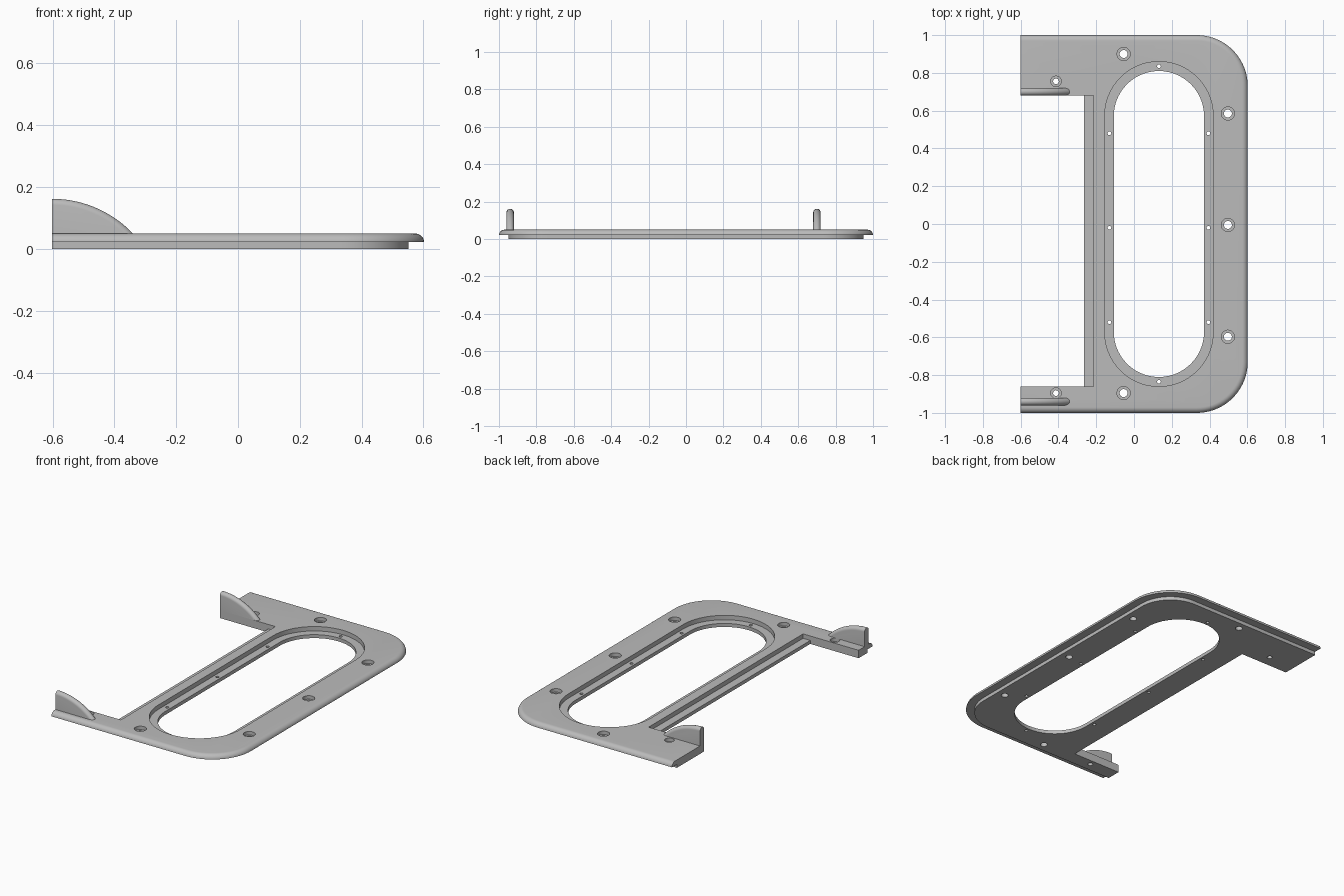
import bpy, bmesh, math

if "Cube" in bpy.data.objects:
    bpy.data.objects.remove(bpy.data.objects["Cube"])

X, Y = 0.602, 1.0           # half width and half length of the frame
Z_STEP, Z_TOP = 0.022, 0.05
CORNER = 0.27

grey = bpy.data.materials.new("light grey")
grey.diffuse_color = (0.5, 0.5, 0.5, 1)
grey.use_nodes = True
grey.node_tree.nodes["Principled BSDF"].inputs["Base Color"].default_value = grey.diffuse_color


def loft(name, rings):
    """Closed solid through rings that share one point count."""
    bm = bmesh.new()
    loops = [[bm.verts.new(p) for p in ring] for ring in rings]
    n = len(loops[0])
    for a, b in zip(loops, loops[1:]):
        for i in range(n):
            j = (i + 1) % n
            bm.faces.new((a[i], a[j], b[j], b[i]))
    bm.faces.new(loops[0][::-1])
    bm.faces.new(loops[-1])
    bmesh.ops.recalc_face_normals(bm, faces=bm.faces)
    mesh = bpy.data.meshes.new(name)
    bm.to_mesh(mesh)
    bm.free()
    mesh.materials.append(grey)
    ob = bpy.data.objects.new(name, mesh)
    bpy.context.collection.objects.link(ob)
    return ob


def prism(outline, z0, z1):
    return loft("cutter", [[(x, y, z) for x, y in outline] for z in (z0, z1)])


def box(x0, x1, y0, y1, z0, z1):
    return prism([(x0, y0), (x1, y0), (x1, y1), (x0, y1)], z0, z1)


def slot(cx, half_len, r, z0, z1, steps=28):
    """Stadium outline with its long axis along y; half_len = r gives a circle."""
    pts = []
    for side in (1, -1):
        for i in range(steps + 1):
            a = math.pi * i / steps
            pts.append((cx + side * r * math.cos(a),
                        side * (half_len - r) + side * r * math.sin(a)))
    return prism(pts, z0, z1)


def hole(x, y, r, z0, z1, n=28):
    return prism([(x + r * math.cos(2 * math.pi * i / n),
                   y + r * math.sin(2 * math.pi * i / n)) for i in range(n)], z0, z1)


def frame_ring(inset, z, steps=18):
    """Frame outline: square left end, two rounded right corners."""
    r = CORNER - inset
    pts = [(-X, -Y + inset)]
    for side in (-1, 1):
        for i in range(steps + 1):
            a = math.pi / 2 * (i / steps - (1 if side < 0 else 0))
            pts.append((X - CORNER + r * math.cos(a),
                        side * (Y - CORNER) + r * math.sin(a)))
    pts.append((-X, Y - inset))
    return [(x, y, z) for x, y in pts]


# Frame body: inset base, overhanging lip and rounded rim
rings = [frame_ring(0.05, 0), frame_ring(0.05, Z_STEP)]
for i in range(9):
    a = math.pi / 2 * i / 8
    rings.append(frame_ring(0.03 * (1 - math.cos(a)),
                            Z_STEP + (Z_TOP - Z_STEP) * math.sin(a)))
frame = loft("frame", rings)

# Side notch with a ledge, and the long window with a recessed seat
cutters = [
    box(-1, -0.265, -0.86, 0.68, -0.1, 0.2),
    box(-0.5, -0.215, -0.86, 0.68, Z_STEP, 0.2),
    slot(0.132, 0.86, 0.287, Z_STEP, 0.2),
    slot(0.132, 0.81, 0.239, -0.1, 0.2),
]
# Counterbored mounting holes
for x, y in ((-0.055, 0.9), (-0.055, -0.895), (0.497, 0.585), (0.497, -0.005), (0.497, -0.597)):
    cutters += [hole(x, y, 0.035, 0.028, 0.2), hole(x, y, 0.021, -0.1, 0.2)]
for y in (0.755, -0.895):
    cutters += [hole(-0.413, y, 0.028, 0.028, 0.2), hole(-0.413, y, 0.015, -0.1, 0.2)]
# Small pilot holes around the window seat
pilots = [(x, y) for x in (-0.13, 0.394) for y in (0.48, -0.02, -0.52)]
for x, y in pilots + [(0.132, 0.835), (0.132, -0.835)]:
    cutters.append(hole(x, y, 0.01, -0.1, 0.2, 14))

bpy.context.view_layer.objects.active = frame
for cutter in cutters:
    mod = frame.modifiers.new("cut", 'BOOLEAN')
    mod.operation = 'DIFFERENCE'
    mod.solver = 'EXACT'
    mod.object = cutter
    bpy.ops.object.modifier_apply(modifier=mod.name)
    bpy.data.objects.remove(cutter, do_unlink=True)


def fin(name, y0, half=0.02, radius=0.362, base=0.049, top=0.162):
    """Quarter-arch fin with a fully rounded upper edge."""
    layers = []
    for k in range(13):
        a = math.pi * (k / 12 - 0.5)
        d = half * math.sin(a)
        r = radius - half + half * math.cos(a)
        cz = top - radius
        end = math.acos((base - cz) / r)
        ring = [(-X, y0 + d, base)]
        for i in range(21):
            t = end * i / 20
            ring.append((-X + r * math.sin(t), y0 + d, cz + r * math.cos(t)))
        layers.append(ring)
    return loft(name, layers)


fins = [fin("rear_fin", 0.70), fin("front_fin", -0.94)]

for ob in [frame] + fins:
    bpy.ops.object.select_all(action='DESELECT')
    ob.select_set(True)
    bpy.context.view_layer.objects.active = ob
    bpy.ops.object.shade_smooth_by_angle(angle=math.radians(30))
